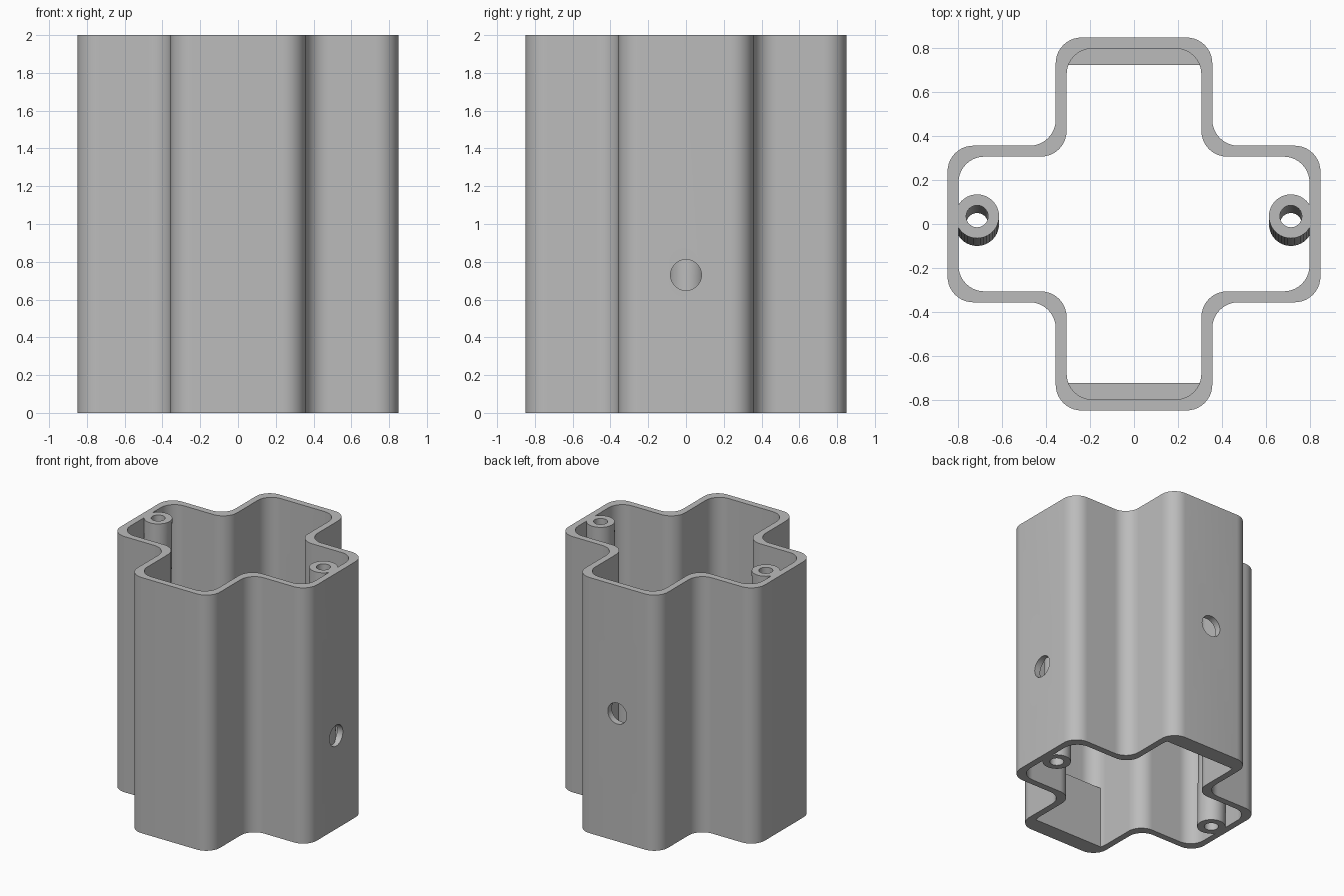
import bpy, bmesh, math
from mathutils import Vector

cube = bpy.data.objects.get("Cube")
if cube:
    bpy.data.objects.remove(cube)

HEIGHT = 2.0
OUT, ARM, WALL, FILLET = 0.85, 0.357, 0.05, 0.118
STEPS = 10

grey = bpy.data.materials.new("plain_grey")
grey.use_nodes = True
colour = (0.5, 0.5, 0.5, 1)
grey.diffuse_color = colour
grey.node_tree.nodes["Principled BSDF"].inputs["Base Color"].default_value = colour


def cross_outline(reach, half):
    """Cross-shaped outline with every corner rounded."""
    quarter = [Vector(p) for p in ((reach, -half), (reach, half), (half, half))]
    corners = []
    for k in range(4):
        c, s = round(math.cos(k * math.pi / 2)), round(math.sin(k * math.pi / 2))
        corners += [Vector((c * p.x - s * p.y, s * p.x + c * p.y)) for p in quarter]
    points = []
    for i, p in enumerate(corners):
        a = (corners[i - 1] - p).normalized()
        b = (corners[(i + 1) % len(corners)] - p).normalized()
        centre = p + (a + b) * FILLET
        for j in range(STEPS + 1):
            t = j / STEPS * math.pi / 2
            points.append(centre - b * FILLET * math.cos(t) - a * FILLET * math.sin(t))
    return points


def circle(radius, n=40):
    return [Vector((radius * math.cos(2 * math.pi * i / n),
                    radius * math.sin(2 * math.pi * i / n))) for i in range(n)]


def finish(name, bm):
    bmesh.ops.recalc_face_normals(bm, faces=bm.faces)
    mesh = bpy.data.meshes.new(name)
    bm.to_mesh(mesh)
    bm.free()
    mesh.materials.append(grey)
    obj = bpy.data.objects.new(name, mesh)
    bpy.context.collection.objects.link(obj)
    return obj


def activate(obj):
    bpy.ops.object.select_all(action='DESELECT')
    obj.select_set(True)
    bpy.context.view_layer.objects.active = obj


def smooth(obj):
    activate(obj)
    bpy.ops.object.shade_smooth_by_angle(angle=math.radians(30))


def tube(name, outer, inner, bottom, top):
    """Hollow prism between two matching outlines, offset at each end."""
    bm = bmesh.new()
    rings = [[bm.verts.new(Vector((p.x, p.y, 0)) + Vector(end)) for p in outline]
             for outline, end in ((outer, bottom), (outer, top), (inner, top), (inner, bottom))]
    n = len(outer)
    for r in range(4):
        a, b = rings[r], rings[(r + 1) % 4]
        for i in range(n):
            j = (i + 1) % n
            bm.faces.new((a[i], a[j], b[j], b[i]))
    return finish(name, bm)


def drill(target, location, rotation):
    """Round hole through one wall."""
    bpy.ops.mesh.primitive_cylinder_add(vertices=40, radius=0.082, depth=0.2,
                                        location=location, rotation=rotation)
    cutter = bpy.context.object
    cutter.hide_render = True
    activate(target)
    mod = target.modifiers.new("hole", 'BOOLEAN')
    mod.operation = 'DIFFERENCE'
    mod.solver = 'EXACT'
    mod.object = cutter
    bpy.ops.object.modifier_apply(modifier=mod.name)
    bpy.data.objects.remove(cutter)


# Cross-shaped sleeve, open at both ends
sleeve = tube("sleeve", cross_outline(OUT, ARM), cross_outline(OUT - WALL, ARM - WALL),
              (0, 0, 0), (0, 0, HEIGHT))

# One hole in the left wall, a higher one in the back wall
drill(sleeve, (OUT, 0, 0.73), (0, math.pi / 2, 0))
drill(sleeve, (0, OUT, 1.0), (math.pi / 2, 0, 0))
smooth(sleeve)

# Slightly leaning screw tubes inside the side arms
for side, word in ((1, "left"), (-1, "right")):
    x = side * 0.715
    smooth(tube(word + "_screw_tube", circle(0.1), circle(0.05),
                (x, 0, 0), (x, 0.035, HEIGHT)))

# Thickening pads low inside the front and back arms
for side, word in ((-1, "front"), (1, "back")):
    bm = bmesh.new()
    bmesh.ops.create_cube(bm, size=1)
    for v in bm.verts:
        v.co = (v.co.x * 2 * (ARM - WALL), side * (0.765 + v.co.y * 0.08),
                (v.co.z + 0.5) * 0.48)
    finish(word + "_pad", bm)
